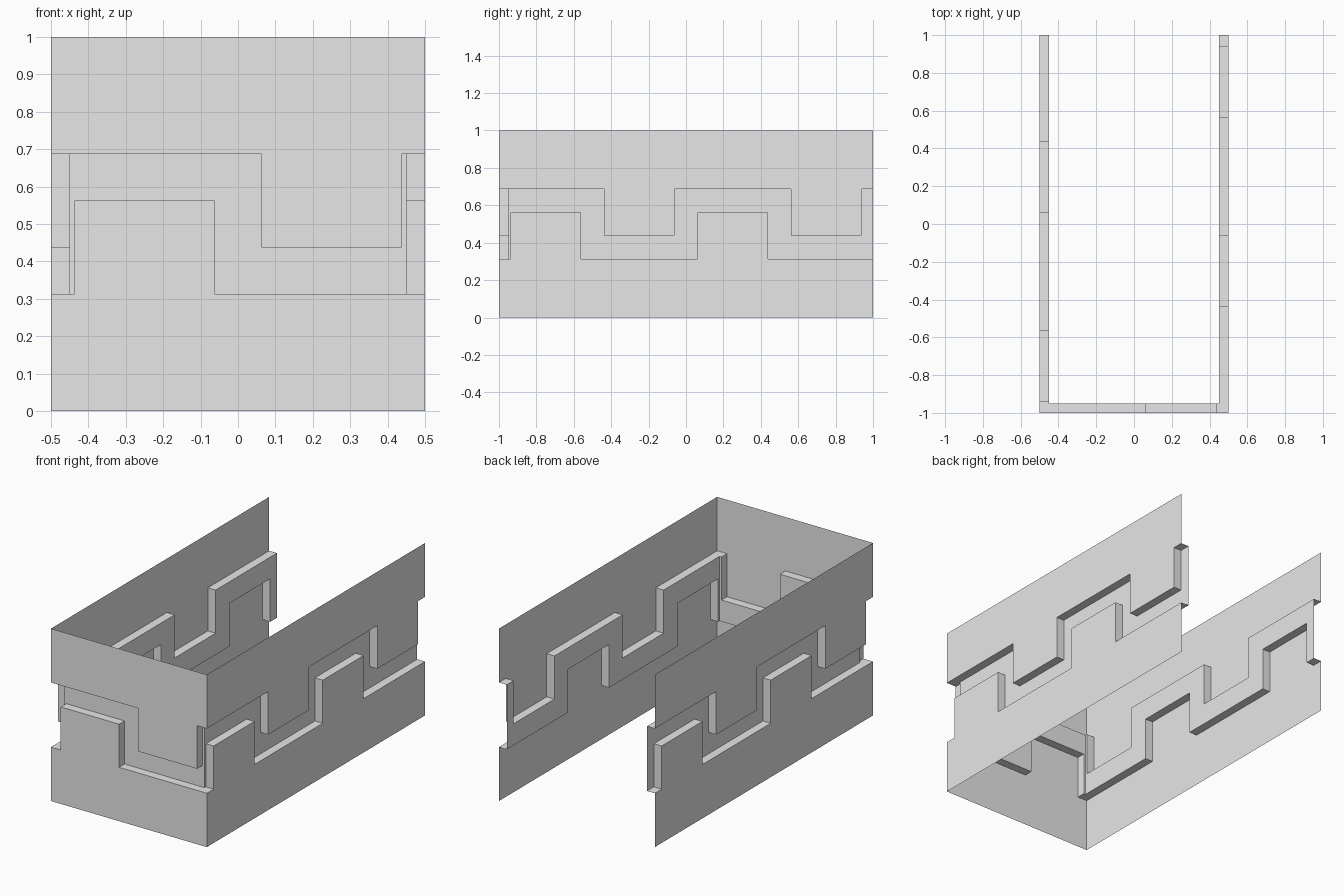
import bpy
import bmesh
from math import pi

cube = bpy.data.objects.get("Cube")
if cube:
    bpy.data.objects.remove(cube)

HEIGHT = 1.0
DEPTH = 0.05      # how far the meander band is set in
STEP = 0.25       # height of one meander step

grey = bpy.data.materials.new("plain_grey")
grey.use_nodes = True
colour = (0.8, 0.8, 0.8, 1)
grey.diffuse_color = colour
grey.node_tree.nodes["Principled BSDF"].inputs["Base Color"].default_value = colour


def stepped_edge(periods, base, rise, begin, end):
    """Square-wave line of (s, z) points, one repeat per unit of length."""
    line = [(0, base)]
    for i in range(periods):
        a, b = i + begin, i + end
        line += [(a, base), (a, base + rise), (b, base + rise), (b, base)]
    return line + [(periods, base)]


def trimmed(line, start, end):
    """Pull in the two end points of a stepped line."""
    return [(start, line[0][1])] + line[1:-1] + [(end, line[-1][1])]


def meander_wall(name, periods, band_trim, ledge_trim, location, turn):
    """Thin wall with a set-in meander band; s runs along x, outside faces -y."""
    bm = bmesh.new()

    def sheet(points, depth):
        bm.faces.new([bm.verts.new((s, depth, z)) for s, z in points])

    def ledge(line):
        for (s0, z0), (s1, z1) in zip(line, line[1:]):
            bm.faces.new([bm.verts.new(p) for p in (
                (s0, 0, z0), (s1, 0, z1), (s1, DEPTH, z1), (s0, DEPTH, z0))])

    lower = stepped_edge(periods, 0.3125, STEP, 0.0625, 0.4375)
    upper = stepped_edge(periods, 0.6875, -STEP, 0.5625, 0.9375)

    # Outer sheets below and above the band
    sheet([(0, 0), (periods, 0)] + lower[::-1], 0)
    sheet(upper + [(periods, HEIGHT), (0, HEIGHT)], 0)

    # Set-in band
    span = (band_trim[0], periods - band_trim[1])
    sheet(trimmed(lower, *span) + trimmed(upper, *span)[::-1], DEPTH)

    # Ledges joining the band to the outer sheets
    span = (ledge_trim[0], periods - ledge_trim[1])
    ledge(trimmed(lower, *span))
    ledge(trimmed(upper, *span)[::-1])

    bmesh.ops.remove_doubles(bm, verts=bm.verts, dist=0.0001)
    mesh = bpy.data.meshes.new(name)
    bm.to_mesh(mesh)
    bm.free()
    mesh.materials.append(grey)
    obj = bpy.data.objects.new(name, mesh)
    obj.location = location
    obj.rotation_euler.z = turn
    bpy.context.collection.objects.link(obj)


# The front wall owns the corner ledges; the side walls stop short of them
meander_wall("front_wall", 1, (DEPTH, DEPTH), (0, 0), (-0.5, -1, 0), 0)
meander_wall("left_wall", 2, (DEPTH, 0), (DEPTH, 0), (0.5, -1, 0), pi / 2)
meander_wall("right_wall", 2, (0, DEPTH), (0, DEPTH), (-0.5, 1, 0), -pi / 2)
